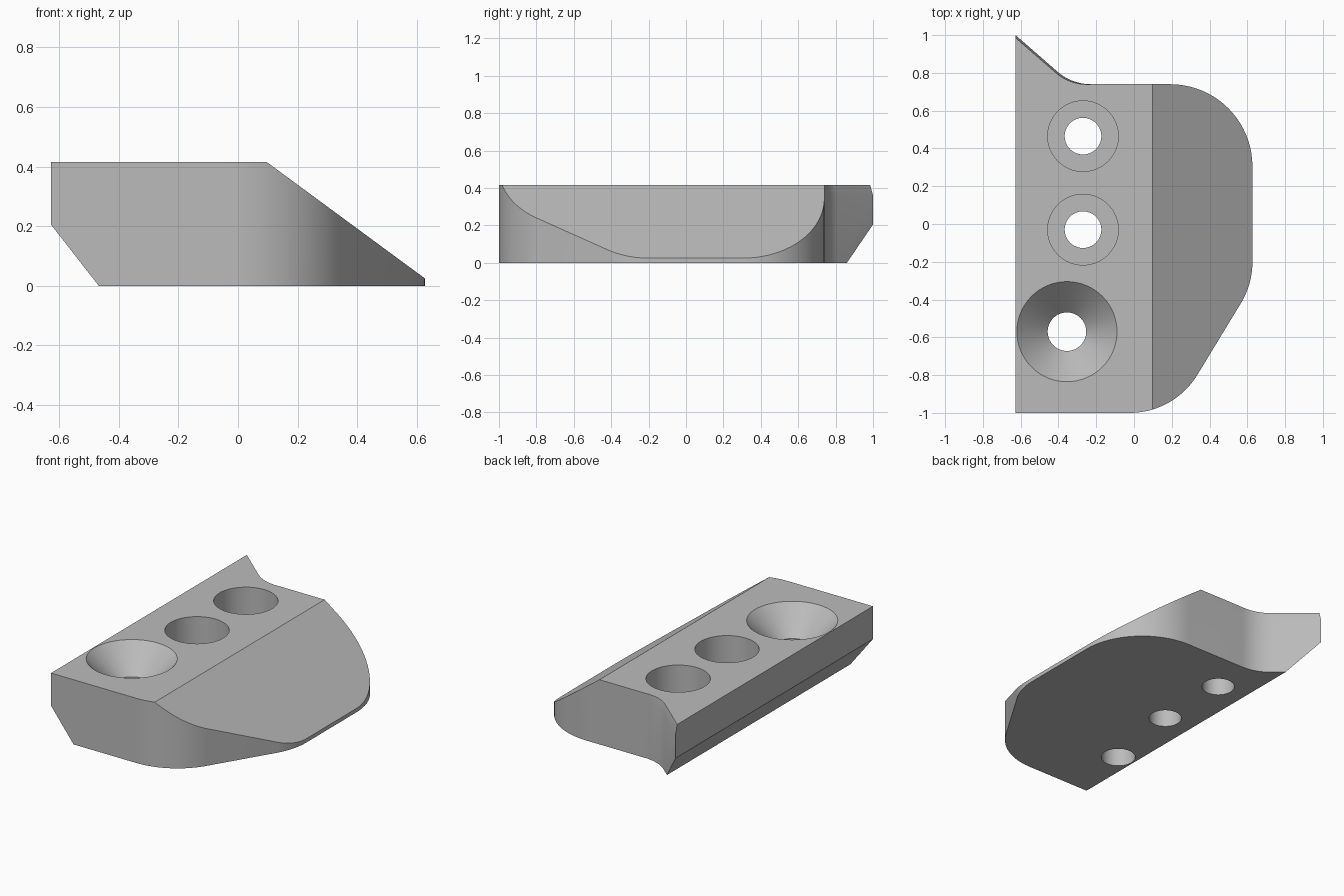
import bpy, bmesh, math
from mathutils import Vector

cube = bpy.data.objects.get("Cube")
if cube:
    bpy.data.objects.remove(cube, do_unlink=True)

grey = bpy.data.materials.new("plain grey")
grey.use_nodes = True
colour = (0.5, 0.5, 0.5, 1)
grey.diffuse_color = colour
grey.node_tree.nodes["Principled BSDF"].inputs["Base Color"].default_value = colour

HEIGHT, WING_Z = 0.415, 0.36


def fillet(corners, steps=20):
    """Round each (x, y, radius) corner of a closed outline."""
    out = []
    for i, (x, y, r) in enumerate(corners):
        p = Vector((x, y))
        if r == 0:
            out.append(p)
            continue
        a = (Vector(corners[i - 1][:2]) - p).normalized()
        b = (Vector(corners[(i + 1) % len(corners)][:2]) - p).normalized()
        half = a.angle(b) / 2
        centre = p + (a + b).normalized() * r / math.sin(half)
        start = p + a * r / math.tan(half) - centre
        end = p + b * r / math.tan(half) - centre
        turn = start.angle_signed(end)
        for k in range(steps + 1):
            t = -turn * k / steps
            c, s = math.cos(t), math.sin(t)
            out.append(centre + Vector((start.x * c - start.y * s, start.x * s + start.y * c)))
    return out


def finish(name, bm):
    bmesh.ops.recalc_face_normals(bm, faces=bm.faces)
    mesh = bpy.data.meshes.new(name)
    bm.to_mesh(mesh)
    bm.free()
    mesh.materials.append(grey)
    obj = bpy.data.objects.new(name, mesh)
    bpy.context.collection.objects.link(obj)
    return obj


def revolve(name, x, y, profile, n=64):
    """Solid of revolution from (radius, z) rings, used as a cutter."""
    bm = bmesh.new()
    rings = [[bm.verts.new((x + r * math.cos(math.tau * k / n), y + r * math.sin(math.tau * k / n), z))
              for k in range(n)] for r, z in profile]
    for low, high in zip(rings, rings[1:]):
        for k in range(n):
            bm.faces.new((low[k - 1], low[k], high[k], high[k - 1]))
    bm.faces.new(rings[0])
    bm.faces.new(rings[-1])
    return finish(name, bm)


# Block outline, with a thin wing at the back right
outline = fillet([(-0.627, -1, 0), (0.213, -1, 0.42), (0.627, -0.319, 0.42),
                  (0.627, 0.74, 0.435), (-0.329, 0.74, 0.27), (-0.627, 1, 0)])
bm = bmesh.new()
rings = []
for z in (0, WING_Z, HEIGHT):
    ring = []
    for p in outline:
        # The top edge of the wing leans in slightly
        wing = min(1, max(0, (-0.23 - p.x) / 0.2)) if z == HEIGHT and p.y > 0.7 else 0
        ring.append(bm.verts.new((p.x, p.y - 0.015 * wing, z)))
    rings.append(ring)
for low, high in zip(rings, rings[1:]):
    for k in range(len(outline)):
        bm.faces.new((low[k - 1], low[k], high[k], high[k - 1]))
bm.faces.new(rings[0])
bm.faces.new(rings[-1])

# Long sloped face on the left, undercut chamfer on the right
for point, normal in (((0.097, 0, HEIGHT), (0.39, 0, 0.53)), ((-0.467, 0, 0), (-0.205, 0, -0.16))):
    geom = bm.verts[:] + bm.edges[:] + bm.faces[:]
    cut = bmesh.ops.bisect_plane(bm, geom=geom, plane_co=point, plane_no=normal, clear_outer=True, dist=1e-5)
    edges = [e for e in cut["geom_cut"] if isinstance(e, bmesh.types.BMEdge)]
    bmesh.ops.holes_fill(bm, edges=[e for e in edges if e.is_boundary], sides=0)
block = finish("block", bm)

# Two counterbored holes and one countersunk hole
bore = [(0.097, -0.1), (0.097, 0.215), (0.187, 0.215), (0.187, 0.6)]
sink = [(0.102, -0.1), (0.102, 0.252), (0.265, HEIGHT), (0.265, 0.6)]
for name, x, y, profile in (("back_bore_cutter", -0.27, 0.465, bore),
                            ("middle_bore_cutter", -0.27, -0.03, bore),
                            ("countersink_cutter", -0.355, -0.57, sink)):
    cutter = revolve(name, x, y, profile)
    cutter.hide_render = True
    cutter.hide_set(True)
    mod = block.modifiers.new(name, "BOOLEAN")
    mod.operation = "DIFFERENCE"
    mod.solver = "EXACT"
    mod.object = cutter

# Apply the cuts, drop the cutters, smooth the curved walls
bpy.context.view_layer.objects.active = block
block.select_set(True)
for mod in block.modifiers[:]:
    cutter = mod.object
    bpy.ops.object.modifier_apply(modifier=mod.name)
    bpy.data.objects.remove(cutter, do_unlink=True)
bpy.ops.object.shade_smooth_by_angle(angle=math.radians(25))
